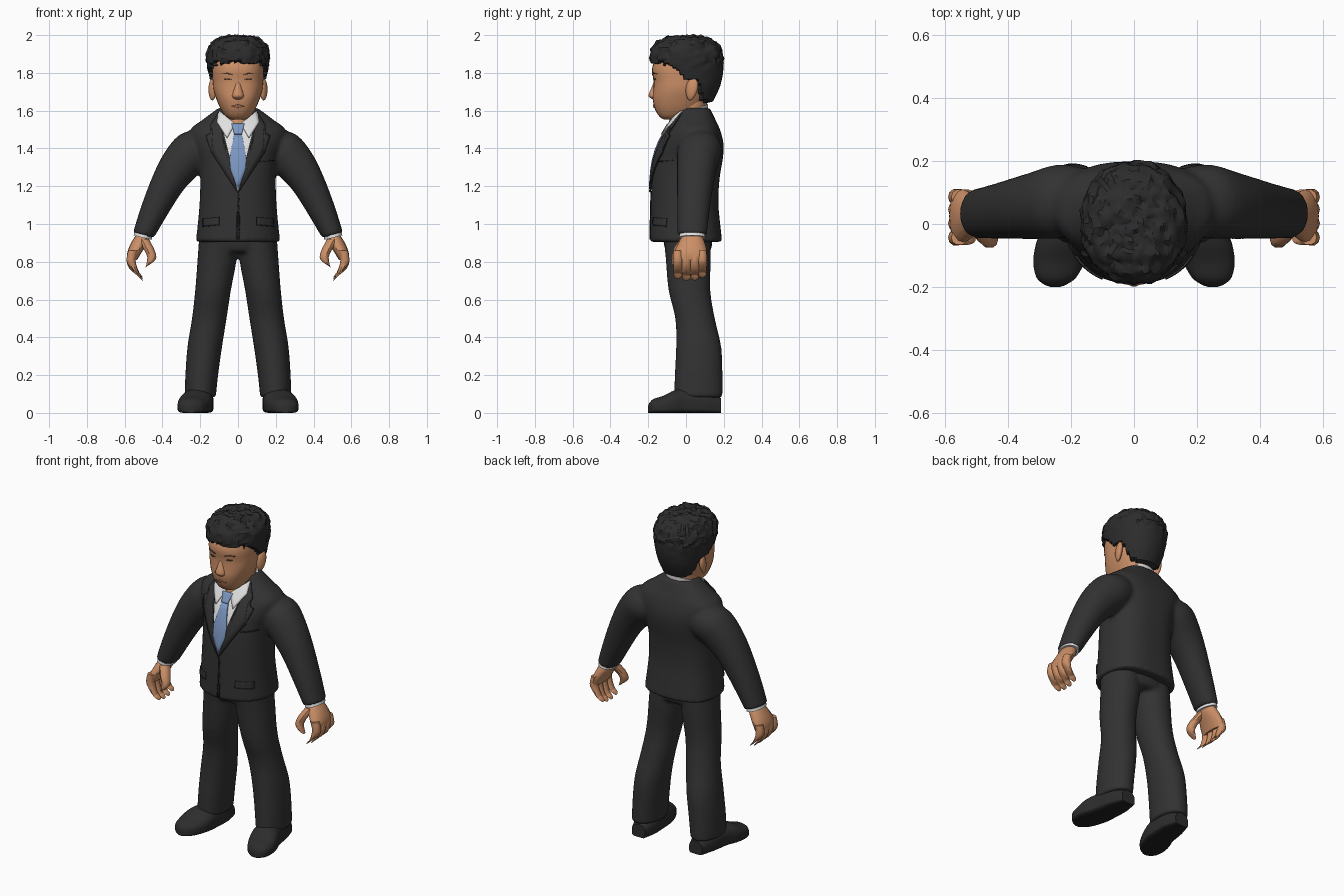
import bpy, bmesh
from math import cos, sin, pi, radians
from mathutils import Vector, noise
from mathutils.bvhtree import BVHTree

if "Cube" in bpy.data.objects:
    bpy.data.objects.remove(bpy.data.objects["Cube"])

def material(name, *rgb):
    m = bpy.data.materials.new(name)
    m.use_nodes = True
    m.diffuse_color = (*rgb, 1)
    node = next(n for n in m.node_tree.nodes if n.type == "BSDF_PRINCIPLED")
    node.inputs["Base Color"].default_value = (*rgb, 1)
    return m

suit = material("charcoal_suit", .032, .032, .032)
seam = material("dark_seam", .014, .014, .014)
hair_black = material("black_hair", .025, .025, .025)
shoe_black = material("black_leather", .026, .026, .026)
sole_black = material("black_sole", .015, .015, .015)
skin = material("warm_skin", .6, .275, .135)
lip = material("lip_brown", .45, .19, .095)
brown = material("dark_brown", .11, .05, .03)
white = material("white_cotton", .75, .75, .76)
blue = material("blue_silk", .2, .31, .53)

def finish(name, bm, mats, mirror=False, angle=40, blend=False):
    """Make a smooth shaded object, mirrored across x or blended into one skin if asked."""
    bmesh.ops.recalc_face_normals(bm, faces=bm.faces)
    mesh = bpy.data.meshes.new(name)
    bm.to_mesh(mesh)
    bm.free()
    for m in mats:
        mesh.materials.append(m)
    mesh.shade_smooth()
    mesh.set_sharp_from_angle(angle=radians(angle))
    ob = bpy.data.objects.new(name, mesh)
    bpy.context.scene.collection.objects.link(ob)
    if mirror:
        ob.modifiers.new("Mirror", "MIRROR").use_mirror_merge = False
    if blend:
        remesh = ob.modifiers.new("Union", "REMESH")
        remesh.mode, remesh.voxel_size, remesh.use_smooth_shade = "VOXEL", .011, True
        soften = ob.modifiers.new("Soften", "SMOOTH")
        soften.factor, soften.iterations = .5, 7
    return ob

def smooth_rings(rings, steps):
    """Catmull-Rom interpolation of ring parameters."""
    out, last = [], len(rings) - 1
    for i in range(last):
        quad = [rings[min(max(i + k, 0), last)] for k in (-1, 0, 1, 2)]
        for t in (s / steps for s in range(steps)):
            out.append([b + t / 2 * (c - a + t * (2 * a - 5 * b + 4 * c - d + t * (3 * (b - c) + d - a)))
                        for a, b, c, d in zip(*quad)])
    return out + [rings[-1]]

def loft(rings, v_axis=(0, 1, 0), n=24, steps=3, low=2.1, high=2.1, bm=None):
    """Skin rings of (x, y, z, half width, half depth, tilt); low/high shape each half."""
    bm, loops = bm or bmesh.new(), []
    for x, y, z, ru, rv, tilt in smooth_rings(rings, steps):
        u_axis, loop = Vector((cos(tilt), 0, sin(tilt))), []
        for k in range(n):
            c, s = cos(2 * pi * k / n), sin(2 * pi * k / n)
            e = 2 / (high if s > 0 else low)
            u, v = abs(c) ** e * (1 if c > 0 else -1), abs(s) ** e * (1 if s > 0 else -1)
            loop.append(bm.verts.new(Vector((x, y, z)) + u_axis * u * ru + Vector(v_axis) * v * rv))
        loops.append(loop)
    for a, b in zip(loops, loops[1:]):
        for k in range(n):
            bm.faces.new((a[k], a[(k + 1) % n], b[(k + 1) % n], b[k]))
    bm.faces.new(loops[0])
    bm.faces.new(loops[-1])
    return bm

def add_pair(bm, rings):
    for side in (1, -1):
        loft([(side * x, y, z, ru, rv, side * t) for x, y, z, ru, rv, t in rings], bm=bm)

def band(z, front, back, half_width):
    return (0, (front + back) / 2, z, half_width, (back - front) / 2, 0)

def plate(name, outline, mat, target, lift, mirror=True):
    """Thin panel drawn in x, z and laid on the front of a target surface."""
    bm = bmesh.new()
    bm.faces.new([bm.verts.new((x, 0, z)) for x, z in outline])
    bmesh.ops.triangulate(bm, faces=bm.faces)
    bmesh.ops.subdivide_edges(bm, edges=bm.edges, cuts=5, use_grid_fill=True)
    for v in bm.verts:
        hit = target.ray_cast(Vector((v.co.x, -2, v.co.z)), Vector((0, 1, 0)))[0]
        hit = hit or target.find_nearest(Vector((v.co.x, -.05, v.co.z)))[0]
        v.co.y = hit.y - lift
    solid = finish(name, bm, [mat], mirror).modifiers.new("Thickness", "SOLIDIFY")
    solid.thickness, solid.offset = .006, 0

# Jacket with sleeves, and shirt cuffs
bm = loft([band(.905, -.192, .192, .224), band(1.0, -.189, .181, .213), band(1.12, -.186, .171, .203),
           band(1.25, -.181, .179, .2), band(1.35, -.166, .196, .21), band(1.43, -.139, .198, .24),
           band(1.5, -.1, .18, .252), band(1.55, -.07, .157, .19), band(1.615, -.03, .127, .103)], n=36, high=2.7)
add_pair(bm, [(.17, .075, 1.42, .1, .105, .9), (.235, .072, 1.388, .114, .118, .8),
              (.305, .06, 1.315, .106, .108, .65), (.37, .05, 1.22, .09, .098, .55),
              (.44, .04, 1.08, .074, .087, .45), (.501, .033, .94, .057, .078, .25)])
jacket = finish("jacket", bm, [suit], blend=True)
body = BVHTree.FromObject(jacket, bpy.context.evaluated_depsgraph_get())
finish("shirt_cuff", loft([(.495, .033, .97, .045, .066, .25), (.505, .033, .928, .049, .07, .25)], steps=1),
       [white], True)

# Trousers
bm = loft([band(.98, -.13, .14, .19), band(.88, -.115, .138, .19), band(.85, -.1, .12, .12)])
add_pair(bm, [(.105, .005, .95, .1, .125, 0), (.11, .012, .82, .104, .12, 0), (.132, .018, .65, .095, .111, 0),
              (.152, .048, .5, .092, .105, 0), (.176, .067, .35, .092, .12, 0),
              (.192, .067, .2, .087, .127, 0), (.2, .065, .082, .083, .129, 0)])
finish("trousers", bm, [suit], blend=True)

# Shoes, with the underside coloured as sole
shoe = [(.184, .195, .045, .08), (.1, .2, .07, .12), (0, .21, .078, .13), (-.06, .224, .087, .12),
        (-.12, .238, .082, .09), (-.17, .247, .063, .075), (-.192, .25, .036, .055), (-.2, .25, .015, .04)]
bm = loft([(x, y, h / 2, w, h / 2, 0) for y, x, w, h in shoe], v_axis=(0, 0, 1), low=6)
for v in bm.verts:
    v.co.z = max(v.co.z, 0)
for f in bm.faces:
    f.material_index = int(f.calc_center_median().z < .012)
finish("shoe", bm, [shoe_black, sole_black], True)

# Hands: palm, curled fingers and thumb
finish("palm", loft([(.502, .033, .945, .036, .05, 0), (.522, .03, .9, .044, .07, 0),
                     (.548, .025, .85, .038, .086, 0), (.56, .025, .81, .026, .084, 0)], n=16), [skin], True)
for label, y, drop in (("index", -.043, .01), ("middle", .002, 0), ("ring", .046, .002), ("little", .086, .016)):
    finish(label + "_finger", loft([(.555, y, .86, .026, .024, 0), (.567, y, .81, .024, .026, 0),
                                    (.554, y, .757 + drop, .025, .025, .4),
                                    (.531, y, .725 + drop, .023, .024, .7),
                                    (.512, y, .713 + drop, .017, .018, 1)], n=10, steps=2), [skin], True)
finish("thumb", loft([(.5, 0, .92, .028, .034, 0), (.473, -.035, .87, .028, .032, 0),
                      (.456, -.05, .825, .024, .026, 0), (.466, -.052, .793, .021, .023, -.4),
                      (.478, -.05, .778, .015, .016, -.6)], n=10, steps=2), [skin], True)

# Neck and shirt collar band
finish("neck", loft([band(1.49, -.08, .08, .06), band(1.53, -.095, .09, .07), band(1.6, -.065, .105, .087),
                     band(1.67, -.06, .118, .09)]), [skin])
finish("collar_band", loft([(0, .032, 1.555, .1, .09, 0), (0, .034, 1.604, .096, .09, 0)],
                           v_axis=(0, .93, .35), steps=1), [white])

# Shirt front, collar points, tie, lapels, jacket opening and pockets
for args in (
        ("shirt_front", [(-.1, 1.585), (0, 1.52), (.1, 1.585), (.085, 1.42), (.055, 1.3), (0, 1.17),
                         (-.055, 1.3), (-.085, 1.42)], white, body, .004, False),
        ("collar_point", [(.1, 1.6), (.015, 1.53), (.058, 1.455), (.112, 1.54)], white, body, .012),
        ("tie_blade", [(-.018, 1.49), (.018, 1.49), (.044, 1.35), (.038, 1.28), (0, 1.185), (-.038, 1.28),
                       (-.044, 1.35)], blue, body, .01, False),
        ("tie_knot", [(-.034, 1.53), (.034, 1.53), (.02, 1.475), (-.02, 1.475)], blue, body, .016, False),
        ("lapel_edge", [(.115, 1.57), (.148, 1.52), (.135, 1.489), (.17, 1.466), (.142, 1.38), (.003, 1.166),
                        (.05, 1.3), (.085, 1.43)], seam, body, .004),
        ("lapel", [(.105, 1.59), (.146, 1.52), (.131, 1.491), (.167, 1.465), (.139, 1.38), (.001, 1.17),
                   (.055, 1.31), (.087, 1.44)], suit, body, .008),
        ("front_opening", [(-.003, 1.175), (.003, 1.175), (.004, 1), (.01, .918), (-.01, .918), (-.004, 1)],
         seam, body, .001, False),
        ("breast_pocket", [(.118, 1.327), (.19, 1.334), (.19, 1.34), (.118, 1.333)], seam, body, .003, False),
        ("pocket_line", [(.1, .993), (.185, .985), (.185, .99), (.1, .998)], seam, body, .002),
        ("pocket_flap", [(.1, .997), (.185, .989), (.185, 1.028), (.1, 1.036)], suit, body, .005)):
    plate(*args)

# Head with nose and ears
bm = loft([band(1.552, -.115, -.05, .03), band(1.568, -.14, .01, .062), band(1.605, -.163, .08, .09),
           band(1.66, -.176, .115, .114), band(1.71, -.173, .13, .13), band(1.76, -.172, .14, .135),
           band(1.82, -.18, .15, .137), band(1.88, -.158, .145, .128), band(1.93, -.11, .12, .1)], n=32, low=2.4)
face = BVHTree.FromBMesh(bm)
finish("head", bm, [skin], angle=60)
finish("nose", loft([band(1.76, -.168, -.13, .014), band(1.72, -.184, -.13, .021), band(1.684, -.199, -.13, .032),
                     band(1.67, -.193, -.13, .031), band(1.655, -.17, -.13, .02)], n=14, steps=2), [skin], angle=70)
bm = bmesh.new()
bmesh.ops.create_uvsphere(bm, u_segments=14, v_segments=10, radius=1)
for v in bm.verts:
    x, y, z = v.co
    v.co = (.136 + .019 * x + .008 * y, .03 + (.032 + .006 * z) * y + .008 * z, 1.712 + .058 * z)
finish("ear", bm, [skin], True, 60)

# Painted face details
plate("eyebrow", [(.028, 1.79), (.06, 1.801), (.09, 1.795), (.06, 1.795)], brown, face, .002)
plate("eye", [(.035, 1.766), (.055, 1.771), (.077, 1.768), (.057, 1.762)], brown, face, .001)
plate("lips", [(-.036, 1.623), (0, 1.632), (.036, 1.623), (0, 1.615)], lip, face, .002, False)

def hairline(y):
    """Lower edge of the hair: fringe, temple, over the ear, nape."""
    stops = [(-.3, 1.86), (-.15, 1.845), (-.07, 1.825), (-.01, 1.765), (.055, 1.765), (.09, 1.65), (.4, 1.625)]
    for (a, za), (b, zb) in zip(stops, stops[1:]):
        if y <= b:
            return za + (zb - za) * (y - a) / (b - a)

# Curly hair: a full shell, tucked inside the head below the hairline
bm = loft([band(1.61, -.02, .122, .08), band(1.66, -.08, .148, .112), band(1.72, -.15, .177, .139),
           band(1.78, -.175, .193, .152), band(1.84, -.188, .198, .164), band(1.9, -.19, .195, .167),
           band(1.95, -.17, .174, .146), band(1.98, -.128, .134, .11), band(1.991, -.07, .08, .065),
           band(1.994, -.01, .02, .012)], n=64, steps=5)
bm.normal_update()
for v, normal in [(v, v.normal.copy()) for v in bm.verts]:
    p = v.co.copy()
    ragged = .03 * noise.noise(p * 40) if p.y < -.08 else 0
    if p.z < hairline(p.y) + ragged:
        v.co.x *= .72
        v.co.y *= .72
    else:
        curl = min(max((p.z - 1.79) / .08, .1), 1)
        v.co += normal * curl * (.014 * noise.noise(p * 36) + .006 * noise.noise(p * 70))
finish("curly_hair", bm, [hair_black], angle=30)
